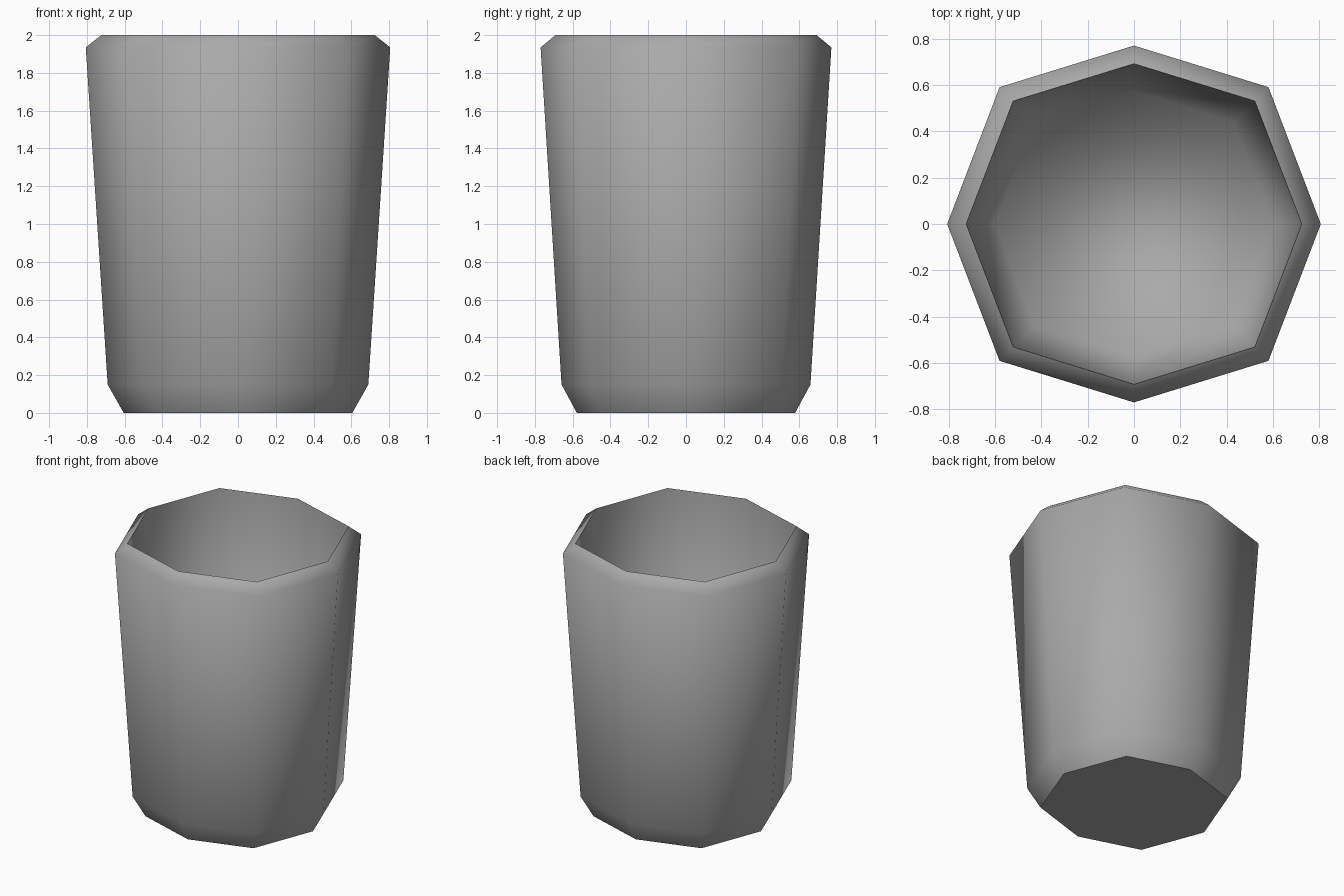
import bpy
import bmesh
import math

cube = bpy.data.objects.get("Cube")
if cube:
    bpy.data.objects.remove(cube, do_unlink=True)

# Plain grey clay
grey = bpy.data.materials.new("grey")
grey.use_nodes = True
colour = (0.4, 0.4, 0.4, 1)
grey.diffuse_color = colour
grey.node_tree.nodes["Principled BSDF"].inputs["Base Color"].default_value = colour

# Profile from the base, up the outside, over the rim and down to the floor
profile = [(0.605, 0), (0.69, 0.15), (0.806, 1.935), (0.724, 2), (0.6, 0.15)]
BASE, RIM = 0, 3


def ring_point(i, radius):
    """Corner i of a slightly uneven octagon whose side corners lie at radius."""
    angle = i * math.pi / 4
    diagonal = i % 2
    sx = 1.018 if diagonal else 1
    sy = 1.036 if diagonal else 0.955
    return radius * sx * math.cos(angle), radius * sy * math.sin(angle)


bm = bmesh.new()
rings = [[bm.verts.new((*ring_point(i, r), z)) for i in range(8)] for r, z in profile]

# Walls
for low, high in zip(rings, rings[1:]):
    for i in range(8):
        j = (i + 1) % 8
        bm.faces.new((low[i], low[j], high[j], high[i]))

# Underside and inner floor
bm.faces.new(rings[0][::-1])
bm.faces.new(rings[-1])

# Smooth all over, with crisp base and inner rim edges
for face in bm.faces:
    face.smooth = True
for ring in (rings[BASE], rings[RIM]):
    for i in range(8):
        bm.edges.get((ring[i], ring[(i + 1) % 8])).smooth = False

mesh = bpy.data.meshes.new("cup")
bm.to_mesh(mesh)
bm.free()
mesh.materials.append(grey)
cup = bpy.data.objects.new("cup", mesh)
bpy.context.collection.objects.link(cup)
